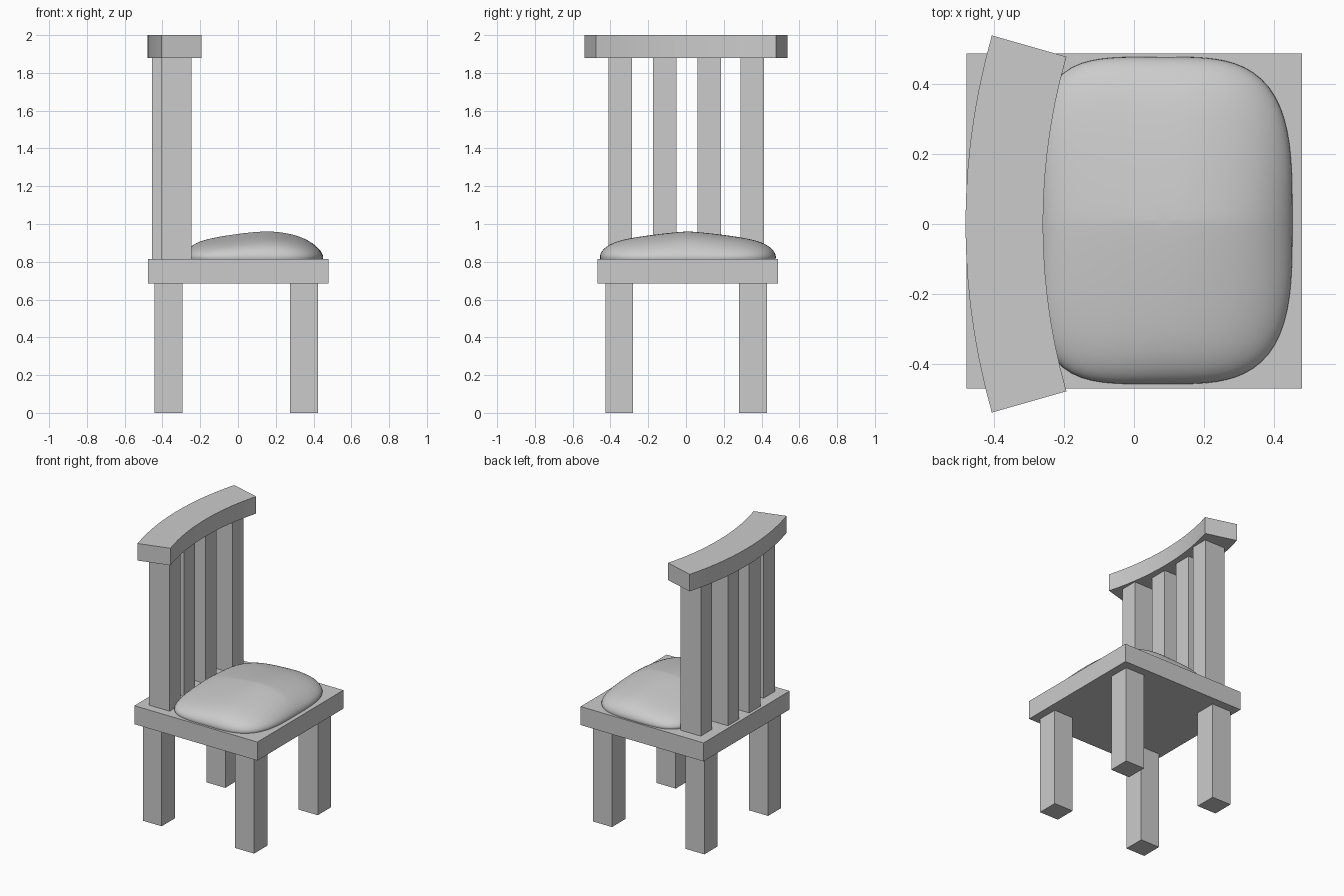
import bpy, bmesh, math

if "Cube" in bpy.data.objects:
    bpy.data.objects.remove(bpy.data.objects["Cube"])


def finish(name, bm, smooth=None):
    bmesh.ops.recalc_face_normals(bm, faces=bm.faces)
    me = bpy.data.meshes.new(name)
    bm.to_mesh(me)
    bm.free()
    ob = bpy.data.objects.new(name, me)
    bpy.context.collection.objects.link(ob)
    if smooth:
        bpy.ops.object.select_all(action='DESELECT')
        ob.select_set(True)
        bpy.context.view_layer.objects.active = ob
        bpy.ops.object.shade_smooth_by_angle(angle=math.radians(smooth))
    return ob


def box(name, x0, x1, y0, y1, z0, z1):
    bm = bmesh.new()
    bmesh.ops.create_cube(bm, size=1)
    for v in bm.verts:
        v.co.x = x1 if v.co.x > 0 else x0
        v.co.y = y1 if v.co.y > 0 else y0
        v.co.z = z1 if v.co.z > 0 else z0
    return finish(name, bm)


# Seat board
box("seat", -0.477, 0.479, -0.469, 0.486, 0.685, 0.815)

# Legs
for side, x0, x1 in (("left", -0.442, -0.295), ("right", 0.276, 0.424)):
    for end, y0, y1 in (("front", -0.426, -0.28), ("back", 0.28, 0.428)):
        box(f"{end}_{side}_leg", x0, x1, y0, y1, 0, 0.685)

# Backrest posts, the inner pair set further back
for i, (y0, x0) in enumerate(((-0.409, -0.404), (-0.175, -0.456),
                              (0.062, -0.456), (0.289, -0.404))):
    box(f"back_post_{i + 1}", x0, x0 + 0.158, y0, y0 + 0.124, 0.815, 1.885)

# Curved top rail: arc cross-section extruded upward
bm = bmesh.new()
N, CX, R_OUT, R_IN, HALF = 14, 1.48, 1.96, 1.739, math.radians(15.9)
angles = [HALF * (2 * i / N - 1) for i in range(N + 1)]
arc = [(R_OUT, a) for a in angles] + [(R_IN, a) for a in reversed(angles)]
low = [bm.verts.new((CX - r * math.cos(a), r * math.sin(a), 1.88)) for r, a in arc]
high = [bm.verts.new((v.co.x, v.co.y, 2.0)) for v in low]
for i in range(N):
    j = 2 * N + 1 - i
    bm.faces.new((low[i], low[i + 1], low[j - 1], low[j]))
    bm.faces.new((high[i], high[i + 1], high[j - 1], high[j]))
for i in range(len(low)):
    k = (i + 1) % len(low)
    bm.faces.new((low[i], low[k], high[k], high[i]))
finish("top_rail", bm, 30)


# Cushion: rounded-square rings with a dome that is fuller toward +x
def cushion_height(u, v, s):
    edge = math.sqrt(max(0.0, 1 - s ** 8))
    d = u - 0.18
    dome_x = 1 - (0.83 * d * d if d > 0 else 0.36 * abs(d) ** 1.5)
    return 0.145 * edge * dome_x * (1 - 0.43 * abs(v) ** 1.3)


bm = bmesh.new()
SEG, RINGS = 96, 24
rings = []
for k in range(1, RINGS + 2):
    s = math.sin(math.pi / 2 * min(k, RINGS) / RINGS)
    ring = []
    for i in range(SEG):
        t = 2 * math.pi * i / SEG
        c, q = math.cos(t), math.sin(t)
        n = 3.4 if c > 0 else 4.2
        r = s / (abs(c) ** n + abs(q) ** n) ** (1 / n)
        u, v = r * c, r * q
        z = 0.822 + cushion_height(u, v, s) * 0.955
        if k > RINGS:
            z, u, v = 0.80, u * 0.985, v * 0.985
        ring.append(bm.verts.new((0.085 + 0.366 * u, 0.01 + 0.466 * v, z)))
    rings.append(ring)
top = bm.verts.new((0.085, 0.01, 0.822 + cushion_height(0, 0, 0) * 0.955))
for i in range(SEG):
    j = (i + 1) % SEG
    bm.faces.new((top, rings[0][i], rings[0][j]))
    for a, b in zip(rings, rings[1:]):
        bm.faces.new((a[i], b[i], b[j], a[j]))
bm.faces.new(rings[-1])
finish("cushion", bm, 60)
